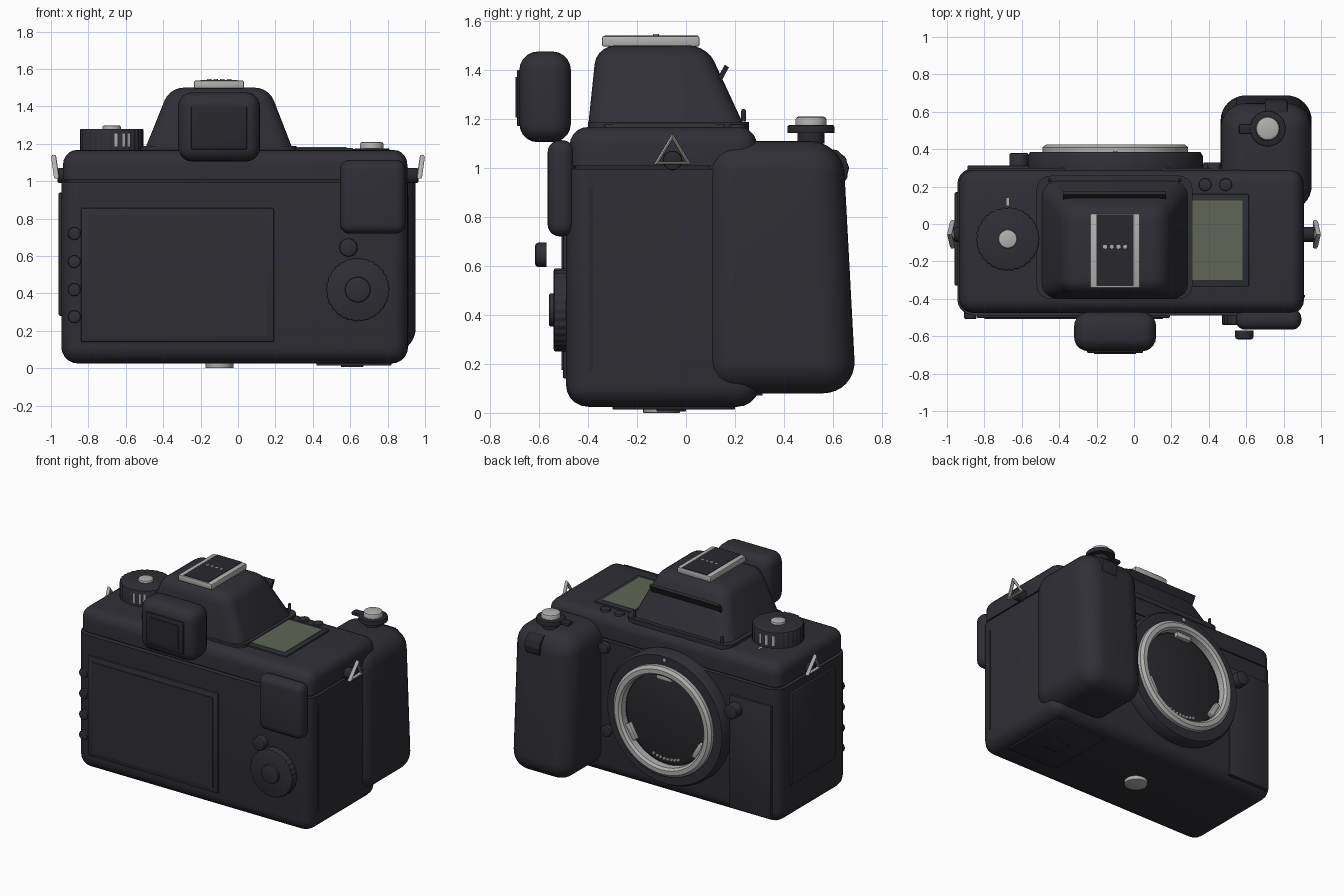
import bpy, bmesh, math
from mathutils import Vector, Matrix

if "Cube" in bpy.data.objects:
    bpy.data.objects.remove(bpy.data.objects["Cube"])


def material(name, rgb):
    m = bpy.data.materials.new(name)
    m.diffuse_color = (*rgb, 1)
    m.use_nodes = True
    m.node_tree.nodes["Principled BSDF"].inputs["Base Color"].default_value = m.diffuse_color
    return m


BODY = material("charcoal body", (0.028, 0.028, 0.036))
BLACK = material("black trim", (0.022, 0.022, 0.027))
SILVER = material("silver metal", (0.44, 0.44, 0.43))
LCD = material("green grey display", (0.115, 0.13, 0.095))
X, Y, Z = Vector((1, 0, 0)), Vector((0, 1, 0)), Vector((0, 0, 1))


def finish(bm, name, mat):
    bmesh.ops.recalc_face_normals(bm, faces=bm.faces[:])
    me = bpy.data.meshes.new(name)
    bm.to_mesh(me)
    bm.free()
    ob = bpy.data.objects.new(name, me)
    bpy.context.collection.objects.link(ob)
    me.materials.append(mat)
    return ob


def block(name, x, y, z, r=0.0, mat=BODY, top=None, keep=None, segs=5):
    """Box from ranges; top = (x range, y range) tapers it; keep picks the edges to round."""
    bm = bmesh.new()
    bmesh.ops.create_cube(bm, size=1)
    for v in bm.verts:
        up = v.co.z > 0
        xr, yr = top if top and up else (x, y)
        v.co = (xr[v.co.x > 0], yr[v.co.y > 0], z[up])
    if r:
        mid = lambda e: (e.verts[0].co + e.verts[1].co) / 2
        edges = [e for e in bm.edges if keep is None or keep(mid(e))]
        bmesh.ops.bevel(bm, geom=edges, offset=r, segments=segs, profile=0.5,
                        affect='EDGES', clamp_overlap=True)
    return finish(bm, name, mat)


def lathe(name, pts, loc, axis=Z, mat=BODY, n=48, rib=0.0, ring=False):
    """Turn (radius, height) points around an axis; rib makes a knurled edge."""
    bm = bmesh.new()
    q = Z.rotation_difference(axis)
    rows = []
    for r, h in pts:
        row = []
        for i in range(n):
            a = 2 * math.pi * i / n
            k = r * (1 - rib * (i // 2 % 2))
            row.append(bm.verts.new(q @ Vector((k * math.cos(a), k * math.sin(a), h)) + Vector(loc)))
        rows.append(row)
    pairs = list(zip(rows, rows[1:])) + ([(rows[-1], rows[0])] if ring else [])
    for a, b in pairs:
        for i in range(n):
            j = (i + 1) % n
            bm.faces.new((a[i], a[j], b[j], b[i]))
    if not ring:
        bm.faces.new(rows[0])
        bm.faces.new(rows[-1])
    return finish(bm, name, mat)


def knob(name, r, h, loc, axis=Z, mat=BODY, n=32, rib=0.0, b=0.008):
    return lathe(name, [(r, 0), (r, h - b), (r - b * 0.3, h - b * 0.3), (r - b, h)], loc, axis, mat, n, rib)


# Main shell
block("lower_body", (-0.945, 0.91), (-0.49, 0.30), (0.025, 0.995), 0.09, keep=lambda c: c.z < 0.9)
block("seam", (-0.915, 0.885), (-0.455, 0.27), (0.98, 1.02), 0.05, BLACK, keep=lambda c: 0.99 < c.z < 1.01)
block("top_plate", (-0.935, 0.905), (-0.475, 0.29), (1.008, 1.167), 0.075, keep=lambda c: c.z > 1.05)

# Hand grip, leaning back towards the top
block("grip", (0.463, 0.95), (0.07, 0.695), (0.08, 1.11), 0.135,
      top=((0.463, 0.95), (0.07, 0.64)), segs=8)
knob("front_wheel", 0.085, 0.12, (0.70, 0.58, 0.995), X, BLACK, 48, 0.03)

# Finder housing
block("finder_flange", (-0.52, 0.312), (-0.40, 0.258), (1.15, 1.187), 0.07,
      keep=lambda c: 1.16 < c.z < 1.18)
block("finder_housing", (-0.50, 0.295), (-0.40, 0.24), (1.165, 1.5), 0.075,
      top=((-0.365, 0.165), (-0.365, 0.085)), keep=lambda c: c.z > 1.2)
lip = block("flash_lip", (-0.275, 0.275), (-0.01, 0.01), (-0.045, 0.035), 0, BLACK)
lip.matrix_world = Matrix.Translation((-0.105, 0.15, 1.385)) @ Matrix.Rotation(math.radians(-28), 4, 'X')
for x in (-0.45, 0.245):
    knob("finder_pin", 0.01, 0.05, (x, 0.235, 1.19), Z, BLACK, 12)

# Eyepiece
block("eyepiece", (-0.32, 0.118), (-0.68, -0.47), (1.105, 1.475), 0.075)
block("eyepiece_frame", (-0.25, 0.048), (-0.69, -0.66), (1.17, 1.40), 0.006, BLACK, segs=2)
block("eyepiece_glass", (-0.215, 0.012), (-0.695, -0.68), (1.205, 1.37), 0, BLACK)

# Accessory shoe
block("shoe_frame", (-0.235, 0.032), (-0.343, 0.055), (1.495, 1.538), 0.008, SILVER, segs=2)
block("shoe_bed", (-0.20, -0.002), (-0.332, 0.05), (1.534, 1.541), 0, BLACK)
for i in range(4):
    knob("shoe_contact", 0.012, 0.008, (-0.155 + 0.036 * i, -0.122, 1.539), Z, SILVER, 12, b=0.002)

# Mode dial on the left
D = (-0.675, -0.08)
knob("mode_dial", 0.17, 0.12, (*D, 1.16), Z, BODY, 120, 0.025)
knob("mode_dial_cap", 0.05, 0.02, (*D, 1.277), Z, SILVER)
for deg in (-82, -68, -58, 82, 98, 114):
    a = math.radians(deg)
    t = block("dial_mark", (-0.004, 0.004), (-0.008, 0.008), (-0.035, 0.035), 0, SILVER)
    t.matrix_world = Matrix.Translation((D[0] + 0.166 * math.cos(a), D[1] + 0.166 * math.sin(a), 1.22)) \
        @ Matrix.Rotation(a, 4, 'Z')
block("dial_index", (-0.682, -0.668), (0.10, 0.14), (1.162, 1.171), 0, SILVER)

# Top display and its two buttons
block("display_bezel", (0.28, 0.615), (-0.335, 0.16), (1.15, 1.178), 0.006, segs=2)
block("display", (0.308, 0.58), (-0.30, 0.125), (1.176, 1.182), 0, LCD)
for x in (0.38, 0.49):
    knob("top_button", 0.034, 0.03, (x, 0.21, 1.15))

# Shutter release
knob("shutter_collar", 0.096, 0.032, (0.715, 0.51, 1.143), Z, BLACK)
block("shutter_lever", (0.56, 0.64), (0.48, 0.535), (1.145, 1.172), 0.01, BLACK, segs=2)
knob("shutter_stem", 0.055, 0.07, (0.715, 0.51, 1.10), Z, BLACK)
knob("shutter_button", 0.064, 0.035, (0.715, 0.51, 1.175), Z, SILVER, b=0.015)

# Lens mount
C = Vector((-0.1, 0, 0.6))
lathe("mount_base", [(0.47, 0.28), (0.47, 0.36), (0.455, 0.385), (0.34, 0.385), (0.34, 0.35)], C, Y, BODY, 72)
lathe("mount_ring", [(0.325, 0.36), (0.325, 0.41), (0.34, 0.425), (0.37, 0.425), (0.39, 0.41), (0.39, 0.37)],
      C, Y, SILVER, 72, ring=True)
knob("mount_cover", 0.32, 0.02, C + Y * 0.345, Y, BLACK, 64)
for deg in (90, 210, -30):
    t = block("bayonet_tab", (-0.06, 0.06), (0.36, 0.395), (0.285, 0.32), 0.006, SILVER, segs=2)
    t.matrix_world = Matrix.Translation(C) @ Matrix.Rotation(math.radians(90 - deg), 4, 'Y')
for i in range(8):
    a = math.radians(250 + 40 * i / 7)
    knob("mount_contact", 0.011, 0.015, C + Vector((0.285 * math.cos(a), 0.36, 0.285 * math.sin(a))),
         Y, SILVER, 10, b=0.002)
knob("mount_index", 0.013, 0.008, C + Vector((0, 0.382, 0.43)), Y, SILVER, 12, b=0.002)
knob("lens_release", 0.05, 0.09, (-0.615, 0.29, 0.79), Y)
for x, z in ((0.43, 0.95), (0.41, 0.36)):
    knob("front_button", 0.04, 0.045, (x, 0.285, z), Y)

# Access doors
block("front_door", (-0.89, -0.56), (0.28, 0.313), (0.07, 0.88), 0.006, segs=2)
block("left_door", (-0.96, -0.93), (-0.33, 0.17), (0.28, 0.94), 0.01, segs=2)
block("right_door_groove", (0.905, 0.914), (-0.393, -0.38), (0.17, 0.92), 0, BLACK)

# Rear screen and button column
block("screen_bezel", (-0.84, 0.192), (-0.503, -0.47), (0.14, 0.857), 0.008, segs=2)
block("screen", (-0.80, 0.155), (-0.509, -0.49), (0.175, 0.82), 0, BODY)
for z in (0.275, 0.42, 0.57, 0.72):
    knob("left_button", 0.034, 0.04, (-0.875, -0.468, z), -Y)

# Thumb rest and rear control dial
block("thumb_rest", (0.545, 0.895), (-0.565, -0.455), (0.72, 1.113), 0.05)
knob("rear_button", 0.05, 0.047, (0.59, -0.57, 0.645), -Y, b=0.015)
knob("rear_dial", 0.17, 0.06, (0.64, -0.48, 0.42), -Y, BODY, 120, 0.025)
knob("rear_dial_button", 0.068, 0.04, (0.64, -0.52, 0.42), -Y)

# Strap lugs on both ends
for s in (-1, 1):
    knob("lug_post", 0.04, 0.075, (s * 0.89, -0.055, 1.03), X * s, BLACK)
    cu = bpy.data.curves.new("strap_ring", 'CURVE')
    cu.dimensions = '3D'
    cu.bevel_depth = 0.014
    cu.bevel_resolution = 2
    sp = cu.splines.new('POLY')
    sp.points.add(2)
    for p, (x, y, z) in zip(sp.points, ((0.97, -0.12, 1.02), (0.97, 0.01, 1.02), (0.985, -0.055, 1.128))):
        p.co = (s * x, y, z, 1)
    sp.use_cyclic_u = True
    ob = bpy.data.objects.new("strap_ring", cu)
    bpy.context.collection.objects.link(ob)
    cu.materials.append(SILVER)

# Underside
knob("tripod_socket", 0.075, 0.03, (-0.1, -0.1, 0.03), -Z, SILVER, b=0.003)
block("battery_door", (0.42, 0.82), (-0.3, 0.2), (0.014, 0.05), 0.004, segs=2)
block("battery_latch", (0.55, 0.67), (-0.12, 0.0), (0.006, 0.04), 0.004, segs=2)

# Smooth rounded surfaces, keep crisp edges
bpy.ops.object.select_all(action='SELECT')
bpy.context.view_layer.objects.active = bpy.context.selected_objects[0]
bpy.ops.object.convert(target='MESH')
bpy.ops.object.shade_smooth_by_angle(angle=math.radians(35))
